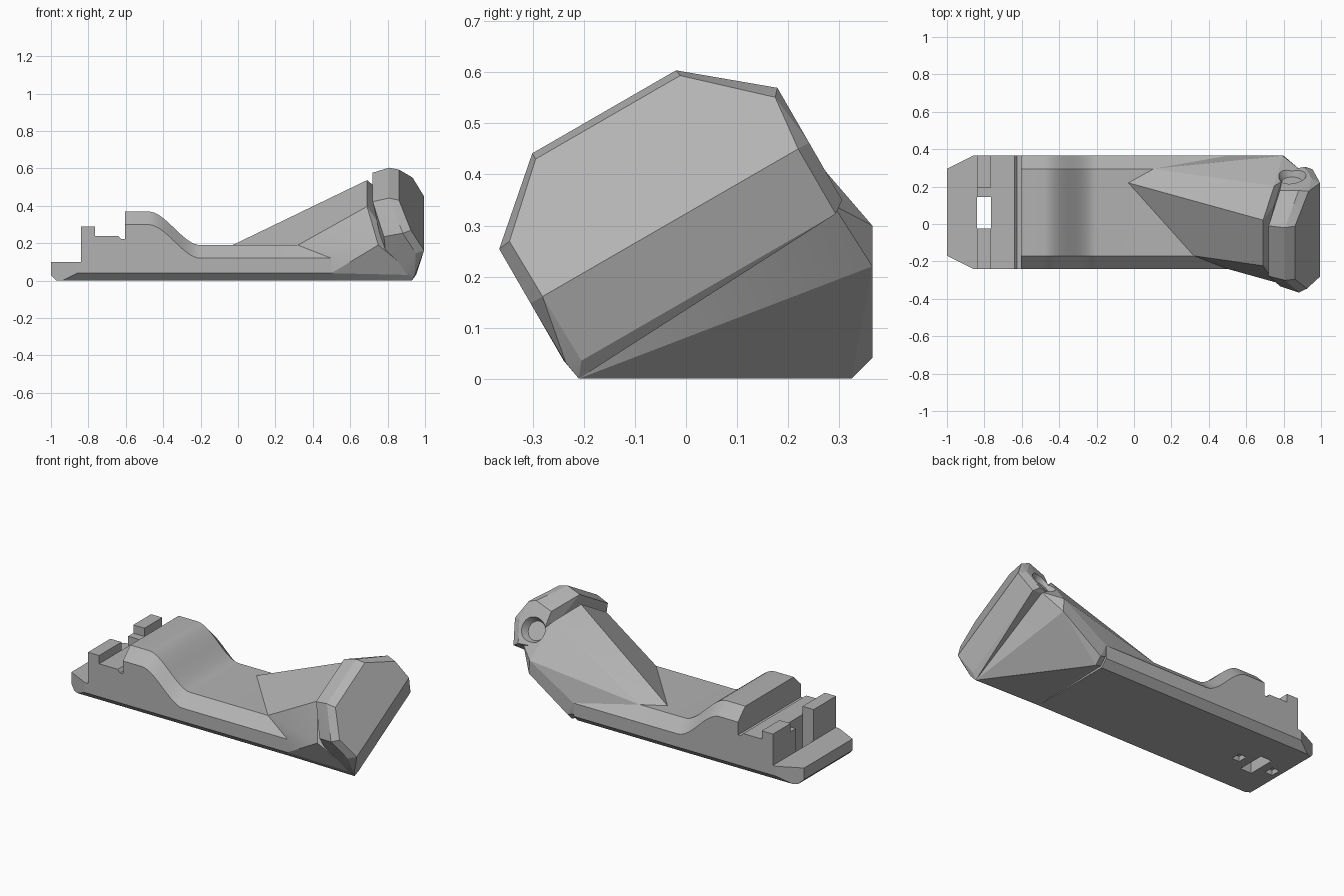
import bpy, bmesh, math
from mathutils import Vector, Matrix

if "Cube" in bpy.data.objects:
    bpy.data.objects.remove(bpy.data.objects["Cube"], do_unlink=True)

GREY = (0.45, 0.45, 0.45, 1)
grey = bpy.data.materials.new("mid grey")
grey.use_nodes = True
grey.diffuse_color = GREY
grey.node_tree.nodes["Principled BSDF"].inputs["Base Color"].default_value = GREY

FRONT, BACK = -0.24, 0.365
ROLL = math.radians(30)
ALONG = Vector((0, math.cos(ROLL), math.sin(ROLL)))
UP = Vector((0, -math.sin(ROLL), math.cos(ROLL)))


def make(name, bm):
    bmesh.ops.recalc_face_normals(bm, faces=bm.faces)
    mesh = bpy.data.meshes.new(name)
    bm.to_mesh(mesh)
    bm.free()
    mesh.materials.append(grey)
    ob = bpy.data.objects.new(name, mesh)
    bpy.context.collection.objects.link(ob)
    return ob


def hull(name, points):
    bm = bmesh.new()
    for p in points:
        bm.verts.new(p)
    res = bmesh.ops.convex_hull(bm, input=bm.verts)
    junk = {g for g in res["geom_interior"] + res["geom_unused"] if isinstance(g, bmesh.types.BMVert)}
    bmesh.ops.delete(bm, geom=list(junk), context='VERTS')
    bmesh.ops.dissolve_limit(bm, angle_limit=0.01, verts=bm.verts, edges=bm.edges)
    return make(name, bm)


def rolled(s, u, x):
    return Vector((x, 0, 0)) + ALONG * s + UP * u


def cutter(name, start, end, r1, r2=None, sides=40):
    start, end = Vector(start), Vector(end)
    axis = end - start
    bm = bmesh.new()
    bmesh.ops.create_cone(bm, cap_ends=True, segments=sides, radius1=r1,
                          radius2=r1 if r2 is None else r2, depth=axis.length)
    turn = axis.to_track_quat('Z', 'Y').to_matrix().to_4x4()
    bm.transform(Matrix.Translation((start + end) / 2) @ turn)
    return make(name, bm)


def box_cutter(name, lo, hi):
    bm = bmesh.new()
    bmesh.ops.create_cube(bm, size=1)
    for v in bm.verts:
        v.co = [lo[i] if v.co[i] < 0 else hi[i] for i in range(3)]
    return make(name, bm)


def clip(bm, point, normal):
    geom = bm.verts[:] + bm.edges[:] + bm.faces[:]
    res = bmesh.ops.bisect_plane(bm, geom=geom, plane_co=point, plane_no=normal, clear_outer=True)
    edges = [g for g in res["geom_cut"] if isinstance(g, bmesh.types.BMEdge)]
    bmesh.ops.holes_fill(bm, edges=edges)


def clip_end():
    # stepped profile with a hooked groove, extruded across the width
    profile = [(-1, 0), (-1, .1), (-.84, .1), (-.84, .29), (-.765, .29), (-.765, .24),
               (-.64, .24), (-.625, .222), (-.605, .222), (-.588, .235), (-.588, .258),
               (-.605, .27), (-.605, .3), (-.58, .3), (-.58, 0)]
    bm = bmesh.new()
    face = bm.faces.new([bm.verts.new((x, FRONT, z)) for x, z in profile])
    res = bmesh.ops.extrude_face_region(bm, geom=[face])
    moved = [g for g in res["geom"] if isinstance(g, bmesh.types.BMVert)]
    bmesh.ops.translate(bm, verts=moved, vec=(0, BACK - FRONT, 0))
    bmesh.ops.recalc_face_normals(bm, faces=bm.faces)
    # bevelled plan corners and bottom edges
    for y, side in ((FRONT, -1), (BACK, 1)):
        clip(bm, (-.86, y, 0), (-.07, side * .14, 0))
        clip(bm, (0, y, .04), (0, side, -1))
    clip(bm, (-1, 0, .03), (-1, 0, -1))
    return make("clip_end", bm)


def main_body():
    # chamfered section lofted along the curved top
    def ease(t):
        return t * t * (3 - 2 * t)
    stations = [(-.605, .37)]
    stations += [(-.48 + .28 * i / 16, .37 - .18 * ease(i / 16)) for i in range(17)]
    stations += [(.5, .19)]
    bm = bmesh.new()
    rings = []
    for x, z in stations:
        section = [(FRONT + .04, 0), (FRONT, .04), (FRONT, z - .07), (FRONT + .07, z),
                   (BACK - .07, z), (BACK, z - .07), (BACK, .04), (BACK - .04, 0)]
        # the lower front edge of the raised hump leaves room for the groove
        rings.append([bm.verts.new((x, y, h)) for y, h in section])
    for a, b in zip(rings, rings[1:]):
        for i in range(8):
            j = (i + 1) % 8
            bm.faces.new((a[i], a[j], b[j], b[i]))
    bm.faces.new(rings[0])
    bm.faces.new(rings[-1])
    return make("main_body", bm)


def face_x(u):
    return .995 - (.56 * (u - .28) if u > .28 else .28 * (.28 - u))


# lower corner shared by neck and head
toe = [(.93, -.21, 0), (.945, -.235, .03)]
heel = [(.795, BACK, .30), (.8, BACK, .22)]

neck = hull("neck", toe + heel + [
    (-.03, .22, .19), (.32, -.17, .19), (.5, FRONT, .12), (.5, FRONT, .04), (.5, -.2, 0),
    (.1, .295, .188), (.5, .295, .19), (.5, BACK, .12), (.54, BACK, .04), (.54, .325, 0),
    rolled(.005, .455, .69), rolled(.287, .455, .69),
    rolled(-.173, .32, .75), rolled(.42, .32, .75), rolled(.42, .15, .89)])

# octagonal head with a bevelled rim around its tilted face
front_ring = [(-.165, .406), (-.04, .52), (.287, .52), (.427, .39),
              (.4155, .28), (-.163, .28), (-.16, .133), (.4155, .133)]
rim = [(-.19, .403), (-.04, .533), (.285, .533), (.44, .404),
       (.44, .28), (-.19, .28), (-.19, .15), (.44, .15)]
back_ring = [(-.03, .505, .72), (.28, .505, .72), (-.17, .37, .78), (.42, .37, .78),
             (-.17, .16, .8), (.42, .16, .8)]
head = hull("head", toe +
            [rolled(s, u, face_x(u)) for s, u in front_ring] +
            [rolled(s, u, face_x(u) - .045) for s, u in rim] +
            [rolled(*p) for p in back_ring])
end = clip_end()
body = main_body()

# oblique bolt bore from the head face to the underside
mouth = Vector((.92, -.1, .42))
aim = -(Vector((1, 0, 0)) * math.cos(ROLL) + UP * math.sin(ROLL))
bolt = [cutter("bolt_bore", mouth - aim * .1, mouth + aim * .13, .062),
        cutter("bolt_neck", mouth + aim * .12, mouth + aim * .5, .04),
        cutter("bolt_exit", mouth + aim * .49, mouth + aim * 1.3, .07)]

# cross tunnel with flared mouths
tunnel = [cutter("tunnel", rolled(-.4, .245, .845), rolled(.7, .245, .845), .055),
          cutter("tunnel_front_flare", rolled(-.23, .245, .845), rolled(-.15, .245, .845), .095, .055),
          cutter("tunnel_back_flare", rolled(.48, .245, .845), rolled(.40, .245, .845), .095, .055)]

# keyhole through the clip end, gap in its wall, and two pockets below
keyhole = [cutter("keyhole", (-.8, .06, -.1), (-.8, .06, .5), .07),
           box_cutter("keyhole_slot", (-.84, -.025, -.1), (-.765, .145, .5)),
           box_cutter("wall_step", (-.85, .14, .24), (-.764, .195, .5)),
           box_cutter("pocket_a", (-.94, .03, -.1), (-.89, .09, .03)),
           box_cutter("pocket_b", (-.71, .03, -.1), (-.66, .09, .03))]


def cut(ob, tools):
    for tool in tools:
        mod = ob.modifiers.new(tool.name, 'BOOLEAN')
        mod.operation = 'DIFFERENCE'
        mod.solver = 'EXACT'
        mod.object = tool
    dg = bpy.context.evaluated_depsgraph_get()
    mesh = bpy.data.meshes.new_from_object(ob.evaluated_get(dg))
    ob.modifiers.clear()
    ob.data = mesh


cut(neck, bolt + tunnel)
cut(head, bolt + tunnel)
cut(body, bolt)
cut(end, keyhole)
for tool in bolt + tunnel + keyhole:
    bpy.data.objects.remove(tool, do_unlink=True)

# smooth curves, crisp edges
bpy.ops.object.select_all(action='DESELECT')
for ob in (end, body, neck, head):
    ob.select_set(True)
bpy.context.view_layer.objects.active = body
bpy.ops.object.shade_smooth_by_angle(angle=math.radians(12))
